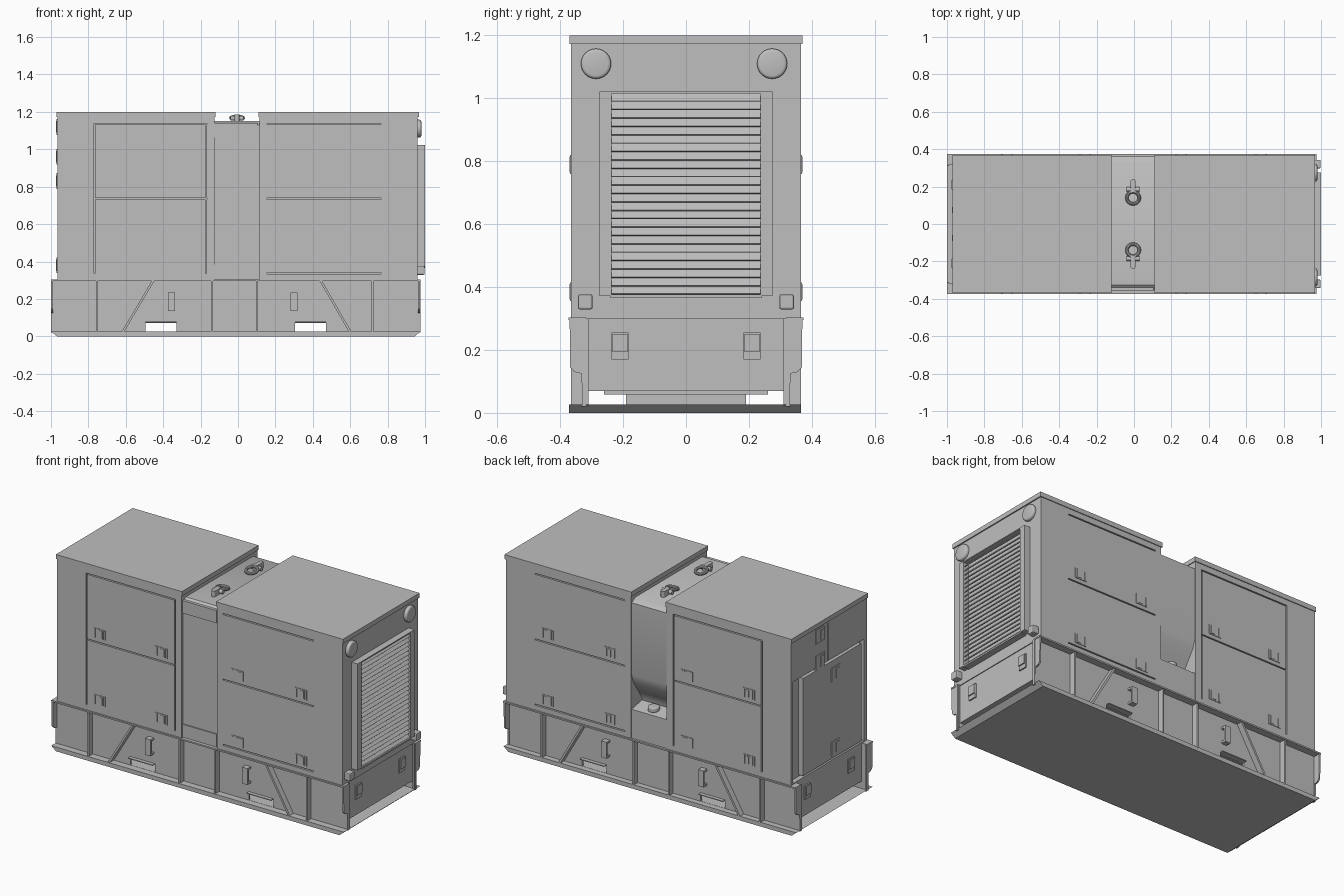
import bpy
import bmesh
from math import radians, pi
from mathutils import Matrix, Vector

default_cube = bpy.data.objects.get("Cube")
if default_cube:
    bpy.data.objects.remove(default_cube, do_unlink=True)

# One painted-steel colour for the whole machine
steel = bpy.data.materials.new("grey painted steel")
steel.use_nodes = True
STEEL_COLOUR = (0.52, 0.52, 0.52, 1)
steel.diffuse_color = STEEL_COLOUR
steel.node_tree.nodes["Principled BSDF"].inputs["Base Color"].default_value = STEEL_COLOUR


def finish(name, bm):
    bmesh.ops.recalc_face_normals(bm, faces=bm.faces)
    mesh = bpy.data.meshes.new(name)
    bm.to_mesh(mesh)
    bm.free()
    mesh.materials.append(steel)
    obj = bpy.data.objects.new(name, mesh)
    bpy.context.collection.objects.link(obj)
    return obj


def add_box(bm, x, y, z, turn=None):
    """Box between the pairs x, y and z, optionally rotated about its centre."""
    ranges = (x, y, z)
    centre = Vector([sum(r) / 2 for r in ranges])
    size = [abs(r[1] - r[0]) for r in ranges]
    matrix = Matrix.Translation(centre) @ (turn or Matrix()) @ Matrix.Diagonal((*size, 1))
    bmesh.ops.create_cube(bm, size=1, matrix=matrix)


def boxes(name, *parts):
    bm = bmesh.new()
    for part in parts:
        add_box(bm, *part)
    return finish(name, bm)


def extrude_profile(name, points, axis, start, end):
    """Closed profile in the plane across axis, extruded from start to end."""
    bm = bmesh.new()
    place = (lambda p, d: (d, *p)) if axis == "x" else (lambda p, d: (p[0], d, p[1]))
    face = bm.faces.new([bm.verts.new(place(p, start)) for p in points])
    grown = bmesh.ops.extrude_face_region(bm, geom=[face])["geom"]
    offset = Vector(place((0, 0), end - start))
    bmesh.ops.translate(bm, vec=offset, verts=[v for v in grown if isinstance(v, bmesh.types.BMVert)])
    return finish(name, bm)


def smooth(obj):
    bpy.ops.object.select_all(action="DESELECT")
    obj.select_set(True)
    bpy.context.view_layer.objects.active = obj
    bpy.ops.object.shade_smooth_by_angle(angle=radians(35))


def cut(target, parts):
    """Subtract boxes from the target one at a time."""
    for part in parts:
        cutter = boxes("cutter", part)
        cutter.hide_render = True
        modifier = target.modifiers.new("cut", "BOOLEAN")
        modifier.operation = "DIFFERENCE"
        modifier.solver = "EXACT"
        modifier.object = cutter
        bpy.context.view_layer.objects.active = target
        bpy.ops.object.modifier_apply(modifier=modifier.name)
        bpy.data.objects.remove(cutter, do_unlink=True)


def span(centre, width):
    return (centre - width / 2, centre + width / 2)


def side_span(side, inner, outer):
    return tuple(sorted((side * inner, side * outer)))


SIDES = {"front": -1, "back": 1}
WALL = 0.365
GAP = 0.007

# Enclosure halves with roof lids
rear_housing = boxes("rear_housing", ((-0.965, -0.125), (-WALL, WALL), (0.3, 1.175)))
radiator_housing = boxes("radiator_housing", ((0.115, 0.96), (-WALL, WALL), (0.3, 1.175)))
boxes("rear_roof", ((-0.97, -0.12), (-0.37, 0.37), (1.172, 1.2)))
boxes("radiator_roof", ((0.11, 0.967), (-0.37, 0.37), (1.172, 1.2)))

# Door seams on both long sides
rear_seams, radiator_seams = [], []
for side in SIDES.values():
    depth = side_span(side, WALL - 0.015, WALL + 0.01)
    rear_seams += [((-0.77, -0.167), depth, span(z, GAP)) for z in (1.135, 0.735)]
    rear_seams += [(span(x, GAP), depth, (0.335, 1.136)) for x in (-0.767, -0.171)]
    radiator_seams += [((0.155, 0.765), depth, span(z, GAP)) for z in (1.135, 0.735, 0.337)]

# Recessed access opening and upper seam on the rear end
rear_seams.append(((-1, -0.935), (-0.34, 0.345), (0.31, 0.93)))
rear_seams.append(((-1, -0.955), span(0.01, GAP), (0.92, 1.16)))
cut(rear_housing, rear_seams)
cut(radiator_housing, radiator_seams)
boxes("rear_access_door", ((-0.966, -0.93), (-0.31, 0.25), (0.32, 0.915)))

# Door latches: backing plate, two cheeks and a paddle
for label, side in SIDES.items():
    parts = []
    for x in (-0.68, -0.262, 0.252, 0.68):
        for z in (0.385, 0.79):
            parts.append((span(x, 0.08), side_span(side, WALL - 0.01, WALL + 0.003), span(z, 0.06)))
            for dx in (-0.027, 0.027):
                parts.append((span(x + dx, 0.006), side_span(side, WALL, WALL + 0.006), span(z, 0.05)))
            parts.append((span(x + 0.01, 0.025), side_span(side, WALL, WALL + 0.005), span(z, 0.045)))
    boxes(label + "_door_latches", *parts)

rear_latches = []
for y, z in ((0.09, 1.12), (0.09, 0.96), (-0.06, 0.83), (-0.06, 0.38)):
    rear_latches.append(((-0.97, -0.96), span(y, 0.08), span(z, 0.085)))
    rear_latches.append(((-0.974, -0.965), span(y - 0.015, 0.03), span(z, 0.06)))
boxes("rear_end_latches", *rear_latches)

# Centre section with a curved rear bay
centre_profile = [(-0.35, 0.3), (-0.35, 1.13), (-0.325, 1.15), (0.325, 1.15), (0.36, 1.13),
                  (0.36, 0.69), (0.345, 0.64), (0.29, 0.56), (0.26, 0.51), (0.26, 0.3)]
smooth(extrude_profile("centre_section", centre_profile, "x", -0.13, 0.12))
boxes("centre_front_trim",
      ((-0.127, 0.105), (-0.358, -0.34), (1.063, 1.14)),
      ((-0.127, 0.105), (-0.358, -0.34), (0.307, 0.385)))
extrude_profile("filler_box", [(0.2, 0.3), (0.36, 0.3), (0.36, 0.48), (0.2, 0.51)], "x", -0.13, 0.12)


def cylinder(name, radius, depth, location, turn, rim):
    bm = bmesh.new()
    matrix = Matrix.Translation(location) @ turn
    bmesh.ops.create_cone(bm, cap_ends=True, segments=32, radius1=radius, radius2=radius,
                          depth=depth, matrix=matrix)
    caps = [e for e in bm.edges if any(len(f.verts) > 4 for f in e.link_faces)]
    bmesh.ops.bevel(bm, geom=caps, offset=rim, segments=3, affect="EDGES", profile=0.5)
    smooth(finish(name, bm))


FACE_X = Matrix.Rotation(pi / 2, 4, "Y")
cylinder("fuel_filler_cap", 0.033, 0.03, (0, 0.31, 0.498), Matrix(), 0.006)

# Radiator grille: frame, recessed backing and tilted slats
frame = [((0.95, 1), side_span(s, 0.237, 0.275), (0.372, 1.022)) for s in (-1, 1)]
frame += [((0.95, 1), (-0.24, 0.24), z) for z in ((0.366, 0.376), (1.016, 1.022))]
frame.append(((0.95, 0.966), (-0.24, 0.24), (0.37, 1.02)))
boxes("grille_frame", *frame)
tilt = Matrix.Rotation(radians(48), 4, "Y")
slat_count = 24
pitch = 0.64 / slat_count
boxes("grille_slats", *[((0.966, 0.998), (-0.237, 0.237), span(0.376 + pitch * (i + 0.5), 0.004), tilt)
                        for i in range(slat_count)])

# Round caps above the grille and corner bumpers beneath
for label, side in SIDES.items():
    cylinder(label + "_round_cap", 0.048, 0.034, (0.963, side * 0.28 - 0.006, 1.11), FACE_X, 0.01)
    bumper = boxes(label + "_corner_bumper", ((0.955, 0.998), span(side * 0.32, 0.046), span(0.353, 0.048)))
    bevel = bumper.modifiers.new("rounded", "BEVEL")
    bevel.width = 0.006
    bevel.segments = 2

# Lifting shackles on the centre roof: rounded shank, cross pin and ring
for label, side in SIDES.items():
    bm = bmesh.new()
    add_box(bm, span(-0.005, 0.026), side_span(side, 0.172, 0.228), (1.145, 1.185))
    tip = Matrix.Translation((-0.005, side * 0.228, 1.165))
    bmesh.ops.create_cone(bm, cap_ends=True, segments=20, radius1=0.013, radius2=0.013, depth=0.04, matrix=tip)
    pin = Matrix.Translation((-0.005, side * 0.185, 1.166)) @ FACE_X
    bmesh.ops.create_cone(bm, cap_ends=True, segments=16, radius1=0.012, radius2=0.012, depth=0.07, matrix=pin)
    smooth(finish(label + "_lifting_lug", bm))
    bpy.ops.mesh.primitive_torus_add(major_radius=0.033, minor_radius=0.009, major_segments=28,
                                     minor_segments=10, location=(-0.005, side * 0.14, 1.168),
                                     rotation=(side * radians(12), 0, 0))
    ring = bpy.context.object
    ring.name = label + "_lifting_ring"
    ring.data.materials.append(steel)
    smooth(ring)

# Skid: floor with upswept ends and fuel tank between the rails
extrude_profile("skid_floor", [(-1, 0.026), (-0.968, 0), (0.945, 0), (0.975, 0.026)], "y", -0.372, 0.365)
boxes("fuel_tank", ((-0.962, 0.955), (-0.318, 0.318), (0.07, 0.302)))
boxes("tank_underside", ((-0.28, 0.26), (-0.19, 0.19), (0.02, 0.06)),
      ((-0.29, 0.27), (-0.26, 0.26), (0.058, 0.071)))

for label, side in SIDES.items():
    # Side rail web with fork pockets
    web = boxes(label + "_rail_web", ((-1, 0.975), side_span(side, 0.318, 0.33), (0.02, 0.3)))
    pockets = [(x, side_span(side, 0.3, 0.4), (0.027, 0.074)) for x in ((-0.495, -0.33), (0.305, 0.47))]
    cut(web, pockets)
    boxes(label + "_rail_flange", ((-1, 0.975), side_span(side, 0.318, 0.373), (0.295, 0.304)))
    boxes(label + "_pocket_lips", *[(x, side_span(side, 0.32, 0.352), (0.074, 0.079)) for x, *_ in pockets])

    # Upright and diagonal stiffeners
    rib_depth = side_span(side, 0.325, 0.366)
    boxes(label + "_rail_ribs", *[(span(x, 0.01), rib_depth, (0.02, 0.3)) for x in (-0.755, -0.14, 0.1, 0.72)])
    for end, low, high in (("rear", -0.625, -0.46), ("radiator", 0.595, 0.435)):
        brace = [(low, 0.02), (low + 0.014, 0.02), (high + 0.014, 0.298), (high, 0.298)]
        extrude_profile(f"{label}_{end}_brace", brace, "y", *rib_depth)

    # Tie-down handles
    handles = []
    for x in (-0.355, 0.3):
        handles.append((span(x, 0.036), side_span(side, 0.352, 0.364), (0.135, 0.235)))
        handles += [(span(x, 0.036), side_span(side, 0.325, 0.36), span(z, 0.012)) for z in (0.141, 0.229)]
    boxes(label + "_tie_down_handles", *handles)

    # Rounded end gussets with a slot bar
    gusset = [(side * y, z) for y, z in ((0.31, 0.02), (0.33, 0.02), (0.332, 0.125), (0.355, 0.13),
                                         (0.368, 0.145), (0.37, 0.3), (0.31, 0.3))]
    for end, x, outward in (("rear", -0.99, -1), ("radiator", 0.962, 1)):
        extrude_profile(f"{label}_{end}_gusset", gusset, "x", x, x + outward * 0.01)
        boxes(f"{label}_{end}_slot_bar", (span(x + outward * 0.005, 0.01), span(side * 0.338, 0.016), (0.213, 0.28)))

# Tank end latches
for end, x, outward in (("rear", -0.962, -1), ("radiator", 0.955, 1)):
    plates = []
    for side in (-1, 1):
        plates.append((span(x, 0.016), span(side * 0.21, 0.054), (0.17, 0.255)))
        plates.append((span(x + outward * 0.006, 0.018), span(side * 0.21, 0.05), (0.195, 0.25)))
    boxes(end + "_tank_latches", *plates)
